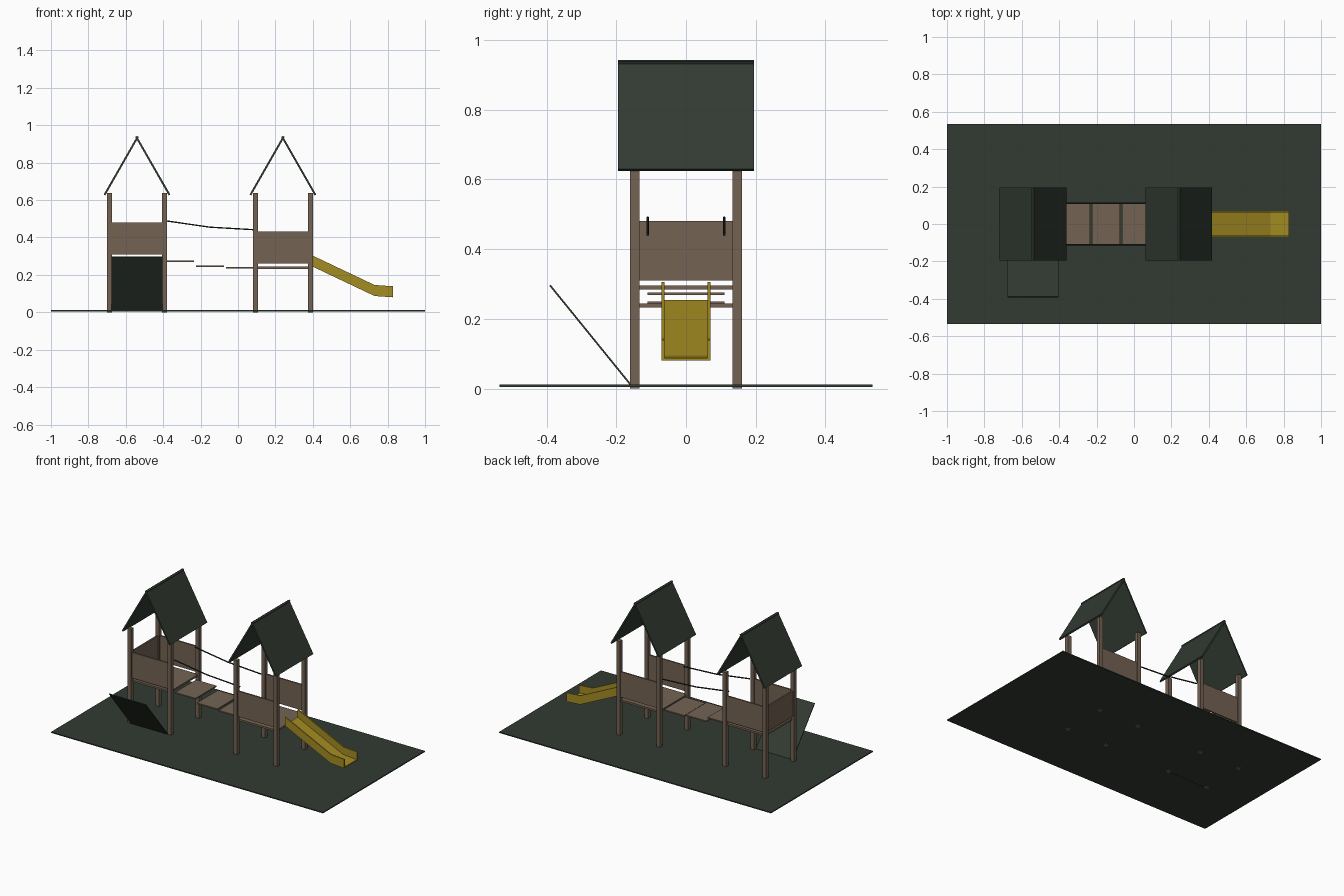
import bpy
import bmesh
from mathutils import Vector

if "Cube" in bpy.data.objects:
    bpy.data.objects.remove(bpy.data.objects["Cube"], do_unlink=True)


def material(name, rgb):
    m = bpy.data.materials.new(name)
    m.use_nodes = True
    m.diffuse_color = (*rgb, 1)
    m.node_tree.nodes["Principled BSDF"].inputs["Base Color"].default_value = (*rgb, 1)
    return m


GREEN = material("dark green", (0.032, 0.043, 0.032))
WOOD = material("brown wood", (0.175, 0.125, 0.087))
YELLOW = material("slide yellow", (0.37, 0.265, 0.016))
ROPE = material("rope black green", (0.02, 0.027, 0.022))


def prism(name, profile, lo, hi, mat, axis="y"):
    """Extrude a closed profile along y (profile in xz) or x (profile in yz)."""
    place = (lambda a, b, t: (a, t, b)) if axis == "y" else (lambda a, b, t: (t, a, b))
    bm = bmesh.new()
    face = bm.faces.new([bm.verts.new(place(a, b, lo)) for a, b in profile])
    out = bmesh.ops.extrude_face_region(bm, geom=[face])
    moved = [g for g in out["geom"] if isinstance(g, bmesh.types.BMVert)]
    bmesh.ops.translate(bm, verts=moved, vec=place(0, 0, hi - lo))
    bmesh.ops.recalc_face_normals(bm, faces=bm.faces)
    mesh = bpy.data.meshes.new(name)
    bm.to_mesh(mesh)
    bm.free()
    mesh.materials.append(mat)
    ob = bpy.data.objects.new(name, mesh)
    bpy.context.collection.objects.link(ob)
    return ob


def box(name, x, y, z, mat):
    """Box given by its (low, high) range on each axis."""
    (x0, x1), (z0, z1) = x, z
    return prism(name, [(x0, z0), (x1, z0), (x1, z1), (x0, z1)], *y, mat)


def sheet(name, a, b, thick, lo, hi, mat, axis="y"):
    """Thin board running from point a to point b in the profile plane."""
    a, b = Vector(a), Vector(b)
    d = (b - a).normalized()
    n = Vector((-d.y, d.x)) * thick / 2
    return prism(name, [a - n, b - n, b + n, a + n], lo, hi, mat, axis)


def tower(side, cx, floor_z, wall_z, end_wall):
    # corner posts
    for sx in (-1, 1):
        for sy in (-1, 1):
            px, py = cx + sx * 0.147, sy * 0.147
            box(f"{side}_post", (px - 0.013, px + 0.013), (py - 0.013, py + 0.013),
                (0, 0.637), WOOD)
    # platform
    box(f"{side}_platform", (cx - 0.147, cx + 0.147), (-0.147, 0.147),
        (floor_z, floor_z + 0.012), WOOD)
    # front and back walls, and the optional outer wall
    for sy, part in ((-1, "front"), (1, "back")):
        box(f"{side}_{part}_wall", (cx - 0.135, cx + 0.135),
            (sy * 0.147 - 0.005, sy * 0.147 + 0.005), wall_z, WOOD)
    if end_wall:
        box(f"{side}_end_wall", (cx - 0.152, cx - 0.142), (-0.135, 0.135), wall_z, WOOD)
    # gabled roof of two boards crossing at the ridge
    for s in (-1, 1):
        sheet(f"{side}_roof_panel", (cx + s * 0.174, 0.627), (cx - s * 0.005, 0.94),
              0.01, -0.195, 0.195, GREEN)


# ground
box("ground", (-1, 1), (-0.535, 0.535), (0.004, 0.011), GREEN)

# towers
tower("right", -0.54, 0.284, (0.31, 0.48), True)
tower("left", 0.24, 0.232, (0.262, 0.432), False)

# hanging bridge planks
for x, z in ((-0.31, 0.268), (-0.15, 0.241), (0.01, 0.234)):
    box("bridge_plank", (x - 0.075, x + 0.075), (-0.11, 0.11), (z, z + 0.008), WOOD)

# sagging hand ropes
for y in (-0.11, 0.11):
    curve = bpy.data.curves.new("hand_rope", "CURVE")
    curve.dimensions = "3D"
    curve.bevel_depth = 0.004
    curve.bevel_resolution = 1
    curve.use_fill_caps = True
    path = [(-0.393, 0.49), (-0.15, 0.455), (0.093, 0.441)]
    spline = curve.splines.new("POLY")
    spline.points.add(len(path) - 1)
    for p, (x, z) in zip(spline.points, path):
        p.co = (x, y, z, 1)
    curve.materials.append(ROPE)
    bpy.context.collection.objects.link(bpy.data.objects.new("hand_rope", curve))

# leaning climbing panel
sheet("climbing_panel", (-0.154, 0.005), (-0.39, 0.296), 0.005, -0.675, -0.405, GREEN, "x")

# slide: bed and two side rails
bottom = [(0.395, 0.246), (0.73, 0.087), (0.83, 0.08)]


def raised(h):
    return bottom + [(x, z + h) for x, z in reversed(bottom)]


prism("slide_bed", raised(0.008), -0.062, 0.062, YELLOW)
for y in (-0.066, 0.066):
    prism("slide_rail", raised(0.059), y - 0.004, y + 0.004, YELLOW)
